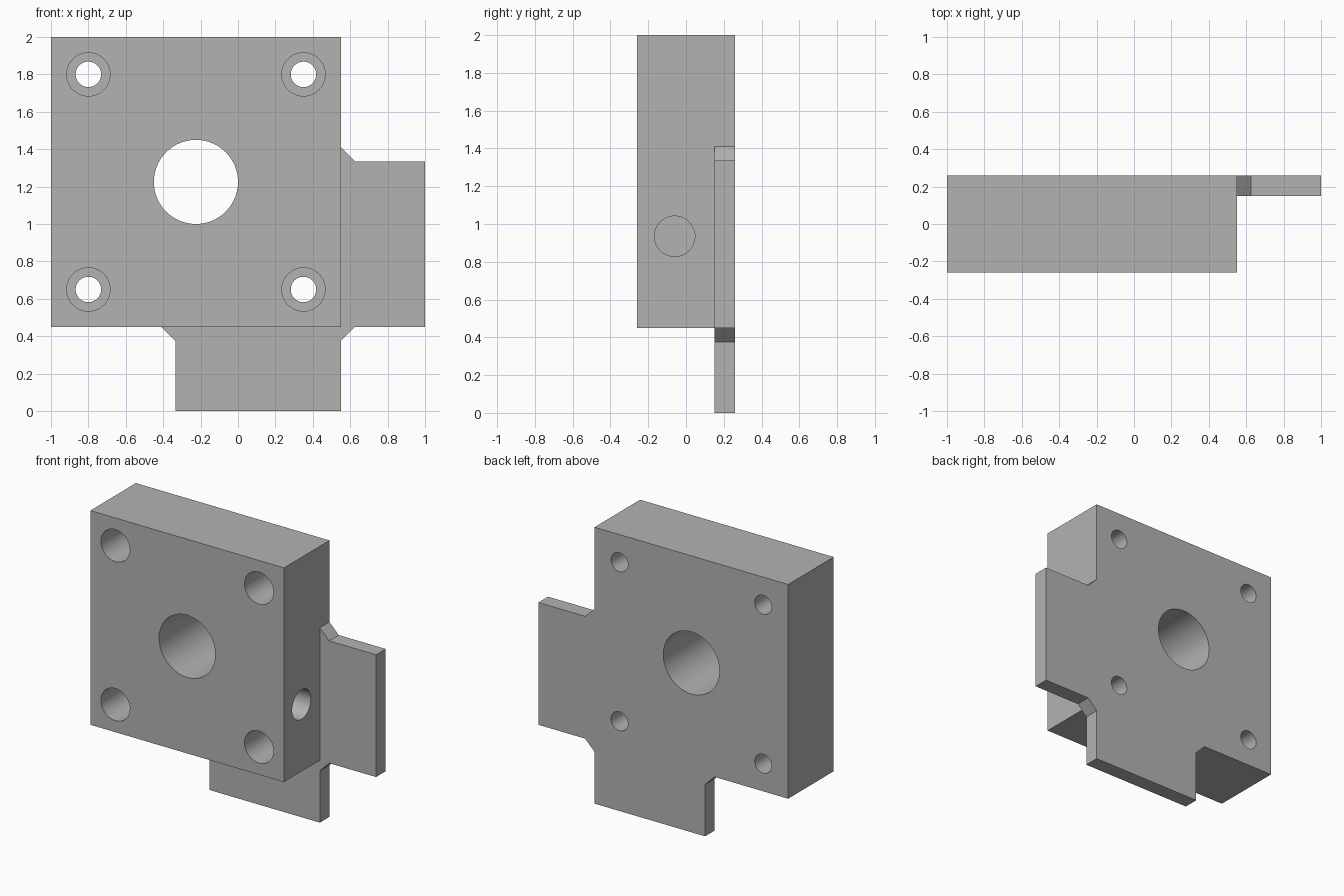
import bpy
import bmesh
import math
from mathutils import Matrix, Vector

cube = bpy.data.objects.get("Cube")
if cube:
    bpy.data.objects.remove(cube, do_unlink=True)

FRONT, BACK, TAB_FRONT = -0.26, 0.26, 0.15

grey = bpy.data.materials.new("plain_grey")
grey.use_nodes = True
grey.diffuse_color = (0.45, 0.45, 0.45, 1)
grey.node_tree.nodes["Principled BSDF"].inputs["Base Color"].default_value = (0.45, 0.45, 0.45, 1)


def make_object(name, bm):
    bmesh.ops.recalc_face_normals(bm, faces=bm.faces)
    mesh = bpy.data.meshes.new(name)
    bm.to_mesh(mesh)
    bm.free()
    mesh.materials.append(grey)
    obj = bpy.data.objects.new(name, mesh)
    bpy.context.collection.objects.link(obj)
    return obj


def extrude_outline(name, outline, y0, y1):
    """Solid made from an x-z outline, running from y0 to y1."""
    bm = bmesh.new()
    face = bm.faces.new([bm.verts.new((x, y0, z)) for x, z in outline])
    swept = bmesh.ops.extrude_face_region(bm, geom=[face])["geom"]
    verts = [v for v in swept if isinstance(v, bmesh.types.BMVert)]
    bmesh.ops.translate(bm, verts=verts, vec=(0, y1 - y0, 0))
    return make_object(name, bm)


def drill(target, start, end, radius):
    """Cut a round hole between two points."""
    start, end = Vector(start), Vector(end)
    axis = end - start
    turn = axis.to_track_quat("Z", "Y").to_matrix().to_4x4()
    bm = bmesh.new()
    bmesh.ops.create_cone(bm, cap_ends=True, segments=64, radius1=radius, radius2=radius,
                          depth=axis.length,
                          matrix=Matrix.Translation((start + end) / 2) @ turn)
    cutter = make_object("hole_cutter", bm)
    cutter.hide_render = True
    mod = target.modifiers.new("hole", "BOOLEAN")
    mod.operation = "DIFFERENCE"
    mod.solver = "EXACT"
    mod.object = cutter
    bpy.context.view_layer.objects.active = target
    bpy.ops.object.modifier_apply(modifier=mod.name)
    bpy.data.objects.remove(cutter, do_unlink=True)


# Main block
block = extrude_outline("main_block", [(-1, 0.45), (0.55, 0.45), (0.55, 2), (-1, 2)], FRONT, BACK)

# Central bore
drill(block, (-0.225, FRONT - 0.1, 1.225), (-0.225, BACK + 0.1, 1.225), 0.225)

# Counterbored bolt holes at the corners
for x in (-0.8, 0.35):
    for z in (0.65, 1.8):
        drill(block, (x, FRONT - 0.1, z), (x, FRONT + 0.31, z), 0.116)
        drill(block, (x, FRONT + 0.2, z), (x, BACK + 0.1, z), 0.068)

# Blind hole in the left side
drill(block, (0.65, -0.06, 0.935), (0.1, -0.06, 0.935), 0.107)

# Thin tabs with chamfered roots, flush with the back
tabs = extrude_outline("mounting_tabs", [
    (0.55, 1.41), (0.625, 1.335), (1, 1.335), (1, 0.45), (0.625, 0.45), (0.55, 0.375),
    (0.55, 0), (-0.335, 0), (-0.335, 0.375), (-0.41, 0.45), (0.55, 0.45)], TAB_FRONT, BACK)

# Smooth hole walls, sharp edges elsewhere
bpy.ops.object.select_all(action="DESELECT")
block.select_set(True)
bpy.context.view_layer.objects.active = block
bpy.ops.object.shade_smooth_by_angle(angle=math.radians(30))
